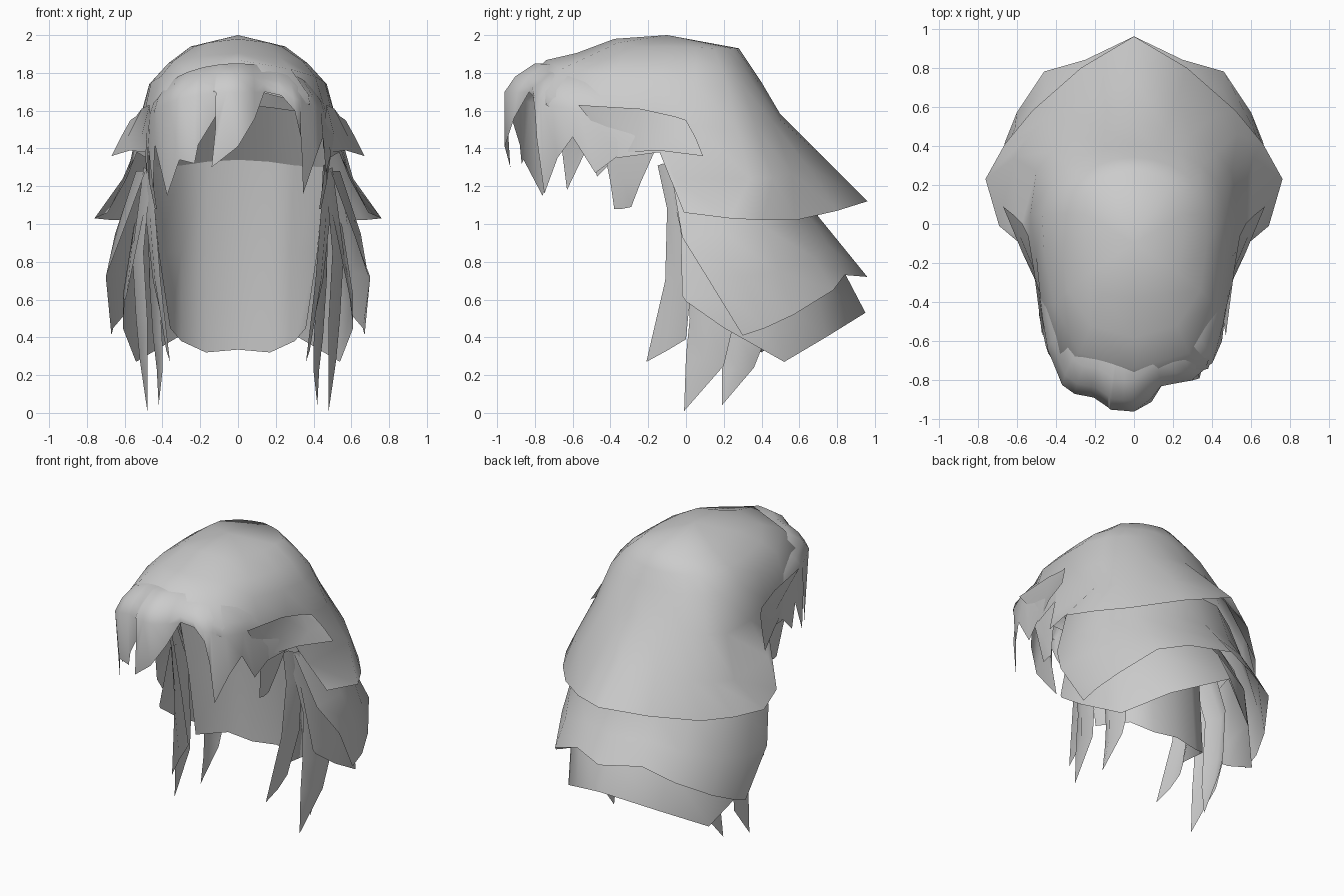
import bpy, bmesh, math
from mathutils import Vector

hair = bpy.data.materials.new("hair_grey")
hair.diffuse_color = (0.6, 0.6, 0.6, 1)


def sheet(name, rows, inward=False):
    """Skin a grid of points; a one-point row closes to a tip."""
    bm = bmesh.new()
    grid = [[bm.verts.new(p) for p in row] for row in rows]
    for a, b in zip(grid, grid[1:]):
        n = max(len(a), len(b))
        for i in range(n - 1):
            quad = [a[min(i, len(a) - 1)], a[min(i + 1, len(a) - 1)],
                    b[min(i + 1, len(b) - 1)], b[min(i, len(b) - 1)]]
            bm.faces.new(list(dict.fromkeys(quad)))
    bmesh.ops.remove_doubles(bm, verts=bm.verts, dist=0.0005)
    bmesh.ops.recalc_face_normals(bm, faces=bm.faces)
    # point the sheet away from the head axis
    out = sum(f.normal.dot(f.calc_center_median() - Vector((0, 0, 1))) for f in bm.faces)
    if (out < 0) != inward:
        bmesh.ops.reverse_faces(bm, faces=bm.faces)
    me = bpy.data.meshes.new(name)
    bm.to_mesh(me)
    bm.free()
    me.materials.append(hair)
    ob = bpy.data.objects.new(name, me)
    bpy.context.collection.objects.link(ob)
    bpy.ops.object.select_all(action='DESELECT')
    bpy.context.view_layer.objects.active = ob
    ob.select_set(True)
    bpy.ops.object.shade_smooth_by_angle(angle=math.radians(65))
    return ob


def flip(row):
    return [(-x, y, z) for x, y, z in row]


def wrap(name, rows, inward=False):
    """Symmetric sheet; each row runs from the right side to x = 0."""
    return sheet(name, [r + flip(r[:-1])[::-1] for r in rows], inward)


def pair(name, rows):
    """The same sheet on the right and left."""
    sheet("right_" + name, rows)
    sheet("left_" + name, [flip(r) for r in rows])


# Crown: half rings running from the front centre round to the back centre
crown = [
    [(0, -.1, 2)],
    [(0, -.38, 1.98), (.16, -.36, 1.96), (.23, -.25, 1.94), (.25, -.08, 1.94),
     (.25, .05, 1.935), (.24, .15, 1.93), (.07, .265, 1.93), (0, .28, 1.93)],
    [(0, -.58, 1.905), (.22, -.52, 1.885), (.34, -.34, 1.865), (.37, -.11, 1.85),
     (.37, .05, 1.85), (.34, .18, 1.84), (.1, .33, 1.84), (0, .34, 1.84)],
    [(0, -.74, 1.868), (.28, -.66, 1.82), (.41, -.41, 1.78), (.46, -.15, 1.75),
     (.47, .05, 1.74), (.42, .22, 1.73), (.12, .385, 1.745), (0, .4, 1.75)],
    [(0, -.83, 1.77), (.37, -.73, 1.69), (.475, -.42, 1.56), (.5, -.17, 1.57),
     (.53, .05, 1.52), (.5, .27, 1.5), (.16, .49, 1.56), (0, .5, 1.58)],
    [(0, -.85, 1.74), (.38, -.74, 1.64), (.485, -.36, 1.35), (.535, -.14, 1.38),
     (.59, -.06, 1.24), (.61, .34, 1.24), (.22, .64, 1.31), (0, .73, 1.35)],
    [(0, -.85, 1.73), (.38, -.74, 1.63), (.485, -.36, 1.35), (.535, -.14, 1.38),
     (.69, -.01, 1.06), (.76, .23, 1.03), (.27, .8, 1.07), (0, .96, 1.12)],
]
# two extra columns round off the back corner
corner = [[(.19, .2, 1.93), (.14, .24, 1.93)], [(.27, .25, 1.84), (.19, .3, 1.84)],
          [(.34, .3, 1.735), (.24, .36, 1.74)], [(.42, .37, 1.51), (.3, .46, 1.54)],
          [(.53, .46, 1.245), (.42, .56, 1.27)], [(.66, .41, 1.02), (.52, .58, 1.02)]]
for ring, pts in zip(crown[1:], corner):
    ring[6:6] = pts
sheet("crown", [r + flip(r[1:-1])[::-1] + [r[0]] if len(r) > 1 else r for r in crown])

# Middle tier of back hair
wrap("middle_tier", [
    [(.49, -.08, 1.28), (.54, .12, 1.28), (.52, .34, 1.28), (.4, .46, 1.28), (.2, .58, 1.3), (0, .6, 1.3)],
    [(.62, -.02, .93), (.65, .2, .95), (.58, .42, .98), (.43, .56, 1), (.23, .66, 1.03), (0, .7, 1.04)],
    [(.7, .11, .72), (.69, .3, .72), (.61, .49, .75), (.45, .68, .82), (.24, .76, .88), (0, .83, .88)],
    [(.67, .3, .41), (.66, .42, .45), (.6, .57, .52), (.46, .78, .65), (.25, .84, .73), (0, .96, .72)],
])

# Lower tier of back hair
wrap("lower_tier", [
    [(.5, -.03, 1.05), (.55, .18, 1.0), (.48, .42, 1.0), (.26, .55, 1.0), (0, .62, 1.0)],
    [(.59, -.02, .62), (.61, .2, .62), (.55, .47, .62), (.34, .68, .7), (0, .83, .76)],
    [(.6, 0, .59), (.61, .2, .45), (.54, .52, .27), (.32, .74, .4), (0, .95, .53)],
])

# Inner lining: sloping band under the skull, then the neck panel
nape = [(.46, .0, 1.3), (.3, .24, 1.31), (.16, .29, 1.33), (0, .3, 1.34)]
wrap("skull_lining", [
    [(.47, -.12, 1.55), (.3, .02, 1.6), (.16, .05, 1.62), (0, .06, 1.63)], nape], True)
wrap("neck_lining", [
    nape,
    [(.42, .06, .85), (.3, .29, .85), (.17, .36, .85), (0, .38, .85)],
    [(.36, .05, .45), (.3, .32, .38), (.17, .4, .32), (0, .42, .335)],
], True)

# Fringe: jagged hem of tips and notches, swept to one side
hem = [(-.49, -.36, 1.36), (-.485, -.47, 1.25), (-.475, -.52, 1.41), (-.45, -.63, 1.18),
       (-.44, -.66, 1.42), (-.375, -.76, 1.15), (-.31, -.86, 1.34), (-.23, -.87, 1.32),
       (-.21, -.88, 1.42), (-.13, -.92, 1.55), (-.06, -.92, 1.665), (-.12, -.95, 1.5),
       (-.14, -.93, 1.3), (0, -.96, 1.41), (.09, -.91, 1.56), (.14, -.83, 1.7),
       (.23, -.81, 1.68), (.3, -.8, 1.6), (.335, -.79, 1.45), (.345, -.75, 1.16),
       (.41, -.68, 1.35), (.45, -.6, 1.46), (.465, -.48, 1.27), (.49, -.36, 1.36)]
angles = [math.asin(x / .5) for x in sorted(p[0] for p in hem)]
# plan outline of the fringe, fuller on the swept side
plan = [(-.5, -.3), (-.46, -.62), (-.36, -.86), (-.2, -.89), (-.12, -.95), (0, -.96),
        (.06, -.93), (.14, -.83), (.3, -.8), (.41, -.71), (.47, -.5), (.5, -.3)]


def outline(x):
    for (x0, y0), (x1, y1) in zip(plan, plan[1:]):
        if x <= x1:
            return y0 + (y1 - y0) * (x - x0) / (x1 - x0)
    return plan[-1][1]


def arc(width, y_side, y_front, z_side, z_front):
    row = []
    for a in angles:
        depth = (outline(.5 * math.sin(a)) + .3) / -.66
        row.append((width * math.sin(a), y_side + (y_front - y_side) * depth,
                    z_side + (z_front - z_side) * math.cos(a)))
    return row


lower = arc(.49, -.3, -.96, 1.53, 1.70)
# keep the fringe body above its notches
lower = [(x, y, max(z, h[2] + .04)) for (x, y, z), h in zip(lower, hem)]
# root row is tucked beneath the crown
sheet("fringe", [arc(.34, -.25, -.66, 1.72, 1.845), arc(.42, -.26, -.8, 1.65, 1.85),
                 arc(.47, -.27, -.905, 1.58, 1.78), lower, hem])

# Flicked wisps over the ears, tucked in at the front
pair("ear_wisp", [
    [(.47, -.57, 1.63), (.51, -.24, 1.61), (.54, -.06, 1.57), (.57, 0, 1.55)],
    [(.45, -.45, 1.48), (.51, -.26, 1.47), (.585, -.06, 1.46), (.62, .05, 1.46)],
    [(.45, -.42, 1.4), (.5, -.3, 1.38), (.57, -.15, 1.39), (.67, .09, 1.36)],
])
# Short blunt lock in front of the ear
pair("sideburn", [
    [(.47, -.44, 1.42), (.48, -.3, 1.42), (.5, -.15, 1.42)],
    [(.45, -.4, 1.22), (.47, -.33, 1.22), (.47, -.24, 1.22)],
    [(.43, -.38, 1.08), (.44, -.34, 1.08), (.44, -.29, 1.09)],
])
# Long hanging strands
pair("front_strand", [
    [(.45, -.15, 1.31), (.47, -.12, 1.32), (.48, -.08, 1.3)],
    [(.44, -.1, 1.08), (.47, -.06, 1.08), (.49, 0, 1.05)],
    [(.41, -.11, .7), (.44, -.05, .7), (.45, .03, .7)],
    [(.36, -.21, .27), (.38, -.1, .33), (.38, 0, .39)],
])
pair("middle_strand", [
    [(.46, -.1, 1.28), (.5, -.06, 1.3), (.5, 0, 1.28)],
    [(.5, 0, .85), (.56, .1, .85), (.54, .22, .85)],
    [(.48, .02, .5), (.54, .12, .5), (.53, .24, .42)],
    [(.48, 0, .3), (.52, .1, .28), (.51, .2, .25)],
    [(.48, -.01, .01)],
])
pair("back_strand", [
    [(.46, 0, 1.2), (.48, .1, 1.2), (.46, .2, 1.2)],
    [(.42, .2, .7), (.47, .3, .7), (.42, .4, .7)],
    [(.4, .2, .36), (.45, .29, .4), (.4, .4, .34)],
    [(.4, .19, .22), (.43, .27, .23), (.4, .36, .24)],
    [(.42, .19, .04)],
])
